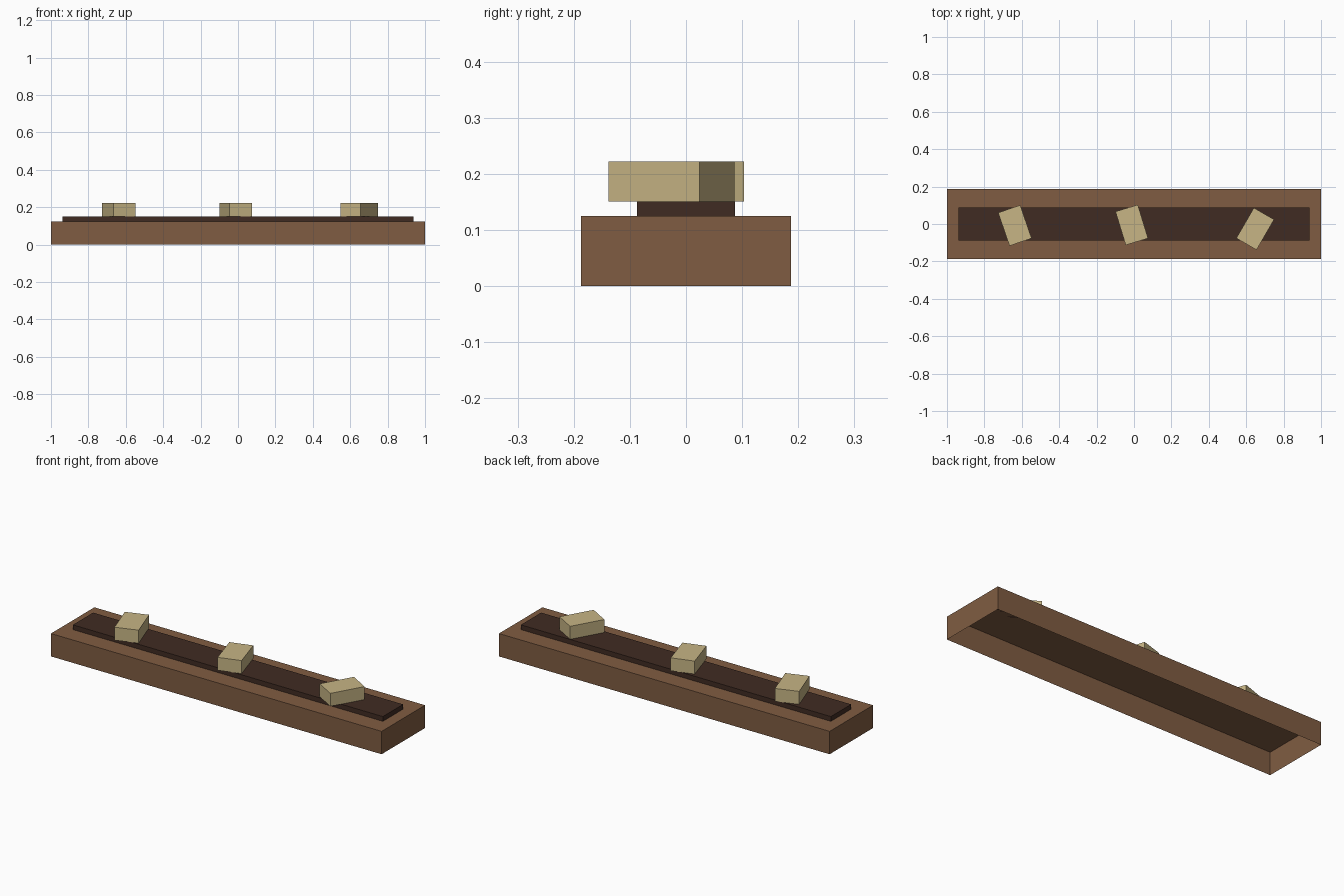
import bpy
import bmesh
import math
from mathutils import Matrix

cube = bpy.data.objects.get("Cube")
if cube:
    bpy.data.objects.remove(cube, do_unlink=True)


def make_material(name, rgb):
    mat = bpy.data.materials.new(name)
    mat.use_nodes = True
    color = (*rgb, 1.0)
    mat.diffuse_color = color
    mat.node_tree.nodes["Principled BSDF"].inputs["Base Color"].default_value = color
    return mat


def make_box(name, size, base, mat, turn=0.0, open_bottom=False):
    """Box standing on the point base, turned about z by degrees."""
    bm = bmesh.new()
    bmesh.ops.create_cube(bm, size=1.0)
    bmesh.ops.translate(bm, verts=bm.verts, vec=(0, 0, 0.5))
    bmesh.ops.transform(bm, verts=bm.verts, matrix=Matrix.Diagonal((*size, 1.0)))
    if open_bottom:
        bottom = [f for f in bm.faces if f.normal.z < -0.5]
        bmesh.ops.delete(bm, geom=bottom, context="FACES_ONLY")
    mesh = bpy.data.meshes.new(name)
    bm.to_mesh(mesh)
    bm.free()
    mesh.materials.append(mat)
    obj = bpy.data.objects.new(name, mesh)
    obj.location = base
    obj.rotation_euler.z = math.radians(turn)
    bpy.context.collection.objects.link(obj)
    return obj


wood = make_material("brown wood", (0.216, 0.108, 0.054))
soil = make_material("dark brown", (0.051, 0.0245, 0.0165))
tan = make_material("pale tan", (0.57, 0.462, 0.235))

# Hollow trough, open underneath, with the raised dark bed on top
trough_height, bed_height = 0.125, 0.026
make_box("trough", (2.0, 0.375, trough_height), (0, 0, 0), wood, open_bottom=True)
make_box("bed", (1.875, 0.175, bed_height), (0, 0, trough_height), soil)

# Loose blocks lying on the bed: side, x, y, turn
bed_top = trough_height + bed_height
for side, x, y, turn in (("right", -0.637, -0.008, 19),
                         ("middle", -0.012, -0.005, 17),
                         ("left", 0.648, -0.026, -30)):
    make_box(side + "_block", (0.125, 0.1875, 0.071), (x, y, bed_top), tan, turn)
